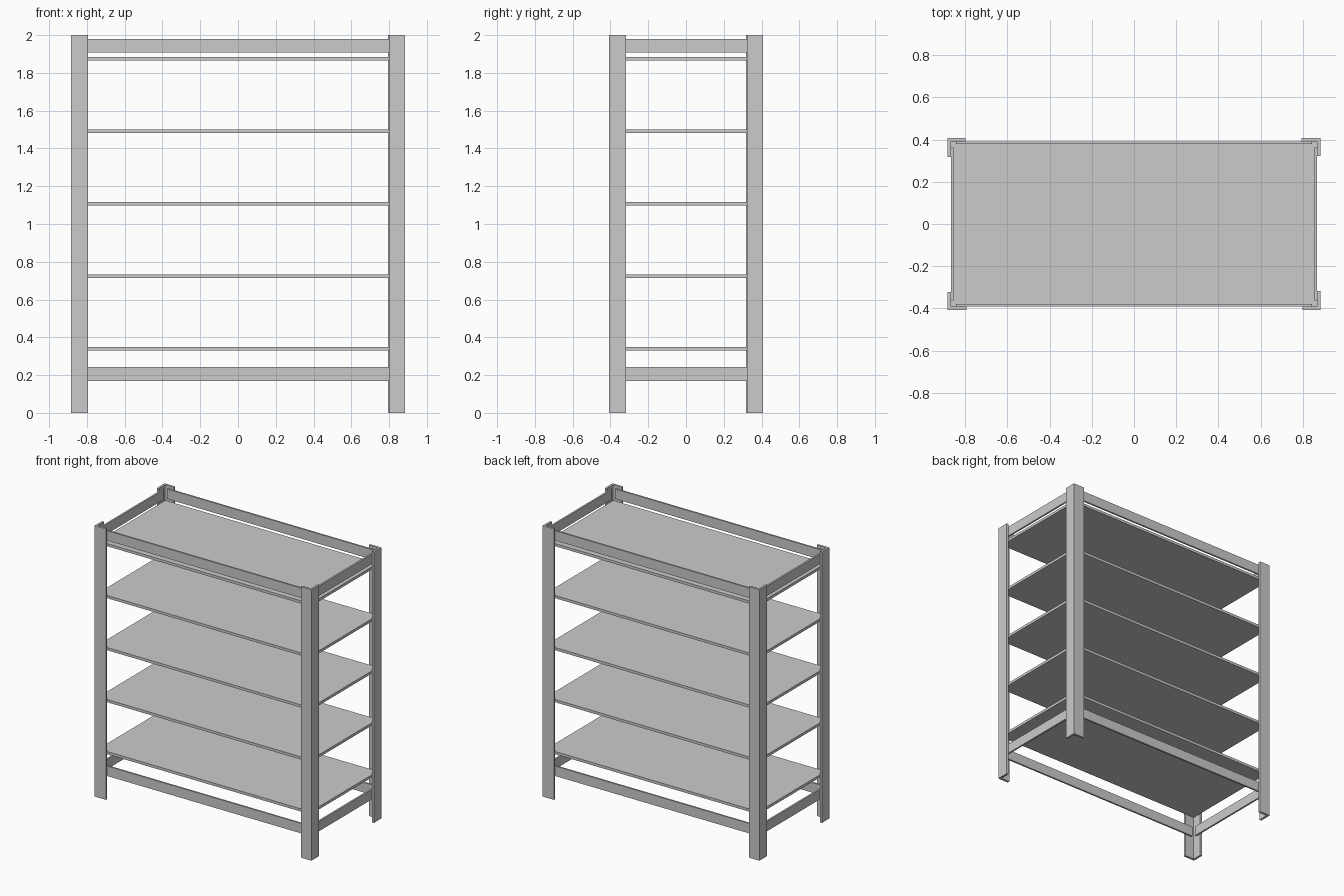
import bpy, bmesh
from math import pi
from mathutils import Matrix

if "Cube" in bpy.data.objects:
    bpy.data.objects.remove(bpy.data.objects["Cube"])

HX, HY, T = 0.885, 0.408, 0.016      # outer half sizes, steel thickness
IX, IY = HX - T, HY - T              # inner faces of the corner posts


def prism(name, outline, z0, z1):
    """Extrude a plan outline from z0 up to z1."""
    bm = bmesh.new()
    face = bm.faces.new([bm.verts.new((x, y, z0)) for x, y in outline])
    top = bmesh.ops.extrude_face_region(bm, geom=[face])["geom"]
    for v in top:
        if isinstance(v, bmesh.types.BMVert):
            v.co.z = z1
    bmesh.ops.recalc_face_normals(bm, faces=bm.faces)
    mesh = bpy.data.meshes.new(name)
    bm.to_mesh(mesh)
    bm.free()
    obj = bpy.data.objects.new(name, mesh)
    bpy.context.collection.objects.link(obj)
    return obj


def box(name, x0, x1, y0, y1, z0, z1):
    return prism(name, [(x0, y0), (x1, y0), (x1, y1), (x0, y1)], z0, z1)


# Corner posts: one unequal angle section turned a quarter at each corner
A, B = 0.091, 0.086
section = [(0, 0), (A, 0), (A, T), (T, T), (T, B), (0, B)]
corners = [("front_left", -HX, -HY), ("front_right", HX, -HY),
           ("back_right", HX, HY), ("back_left", -HX, HY)]
for i, (label, x, y) in enumerate(corners):
    rot = Matrix.Rotation(i * pi / 2, 2)
    pts = [rot @ Matrix.Translation((px, py, 0)).to_translation().to_2d()
           for px, py in section]
    prism(label + "_post", [(p.x + x, p.y + y) for p in pts], 0, 2)

# Rails: flat bars against the inner faces of the posts, low and high
R = 0.013
for level, z0, z1 in (("lower", 0.17, 0.243), ("upper", 1.907, 1.98)):
    box(level + "_front_rail", -0.845, 0.845, -IY, -IY + R, z0, z1)
    box(level + "_back_rail", -0.845, 0.845, IY - R, IY, z0, z1)
    box(level + "_left_rail", -IX, -IX + R, -0.362, 0.362, z0, z1)
    box(level + "_right_rail", IX - R, IX, -0.362, 0.362, z0, z1)

# Five evenly spaced shelf boards
for i in range(5):
    zc = 0.34 + i * 0.3838
    box(f"shelf_{i + 1}", -0.867, 0.867, -0.391, 0.391, zc - 0.01, zc + 0.01)
